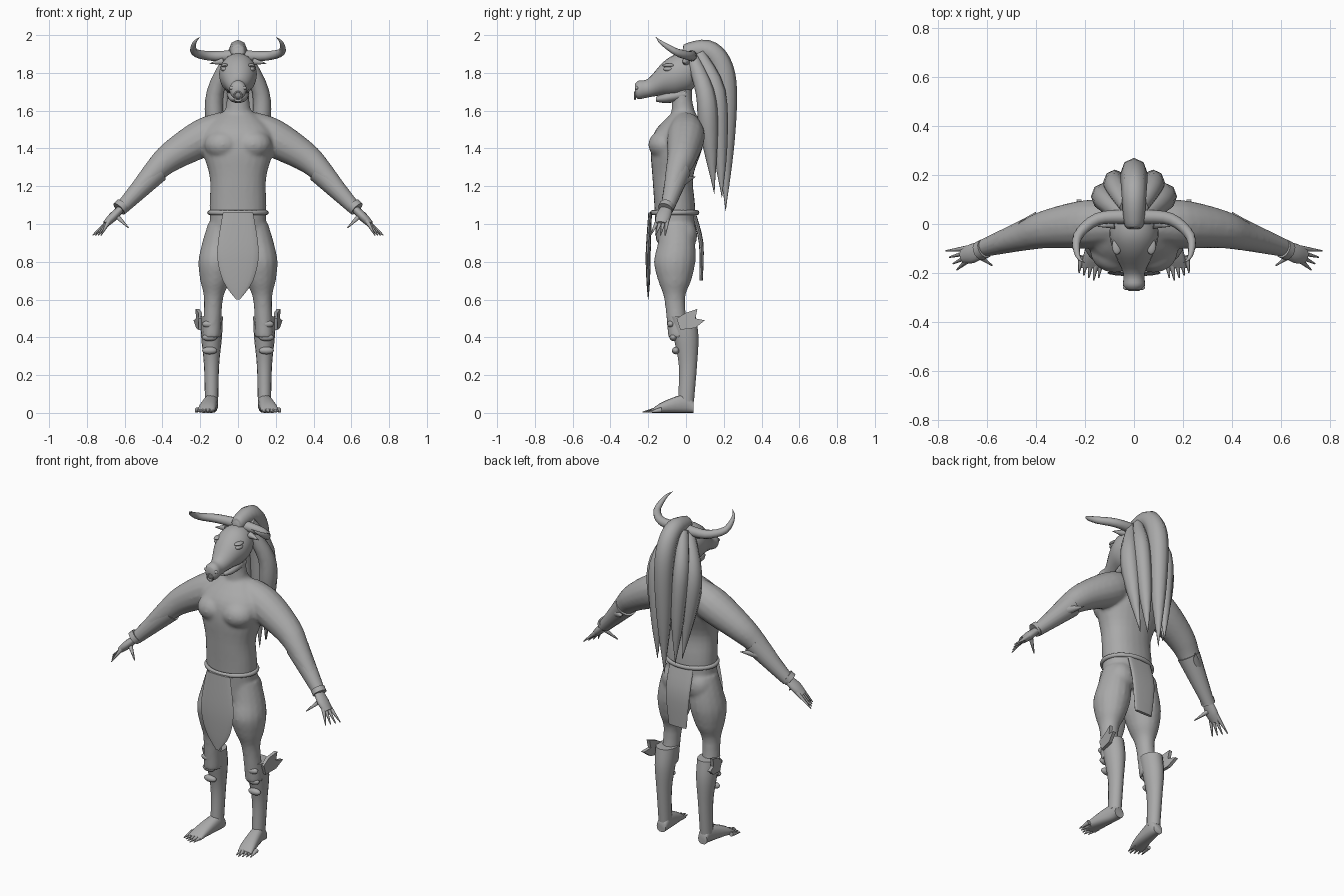
import bpy, bmesh, math
from mathutils import Vector, Matrix

default_cube = bpy.data.objects.get("Cube")
if default_cube:
    bpy.data.objects.remove(default_cube)

grey = bpy.data.materials.new("plain_grey")
grey.use_nodes = True
grey.diffuse_color = (.4, .4, .4, 1)
grey.node_tree.nodes["Principled BSDF"].inputs["Base Color"].default_value = grey.diffuse_color

ACROSS, ALONG, UP = Vector((1, 0, 0)), Vector((0, 1, 0)), Vector((0, 0, 1))


def smooth_rows(rows, steps):
    """Catmull-Rom interpolation between section rows."""
    last = len(rows) - 1
    result = []
    for i in range(last):
        before, start, end, after = (rows[max(0, min(last, i + k))] for k in (-1, 0, 1, 2))
        leave, arrive = (end - before) / 2, (after - start) / 2
        for step in range(steps):
            t = step / steps
            ease = t * t * (3 - 2 * t)
            result.append(start.lerp(end, ease) + leave * t * (1 - t) ** 2 - arrive * t * t * (1 - t))
    return result + [rows[last]]


def loft(mesh, rows, flat=1, side=ACROSS, normal=None, sides=16, power=1, mirror=1, steps=4):
    """Skin elliptical sections given as x, y, z, radius and optional depth."""
    rows = [Vector(row if len(row) > 4 else (*row, row[3] * flat)) for row in rows]
    rows = smooth_rows(rows, steps)
    points = [row.to_3d() for row in rows]
    rings = []
    for i, row in enumerate(rows):
        ahead, behind = points[min(i + 1, len(points) - 1)], points[max(i - 1, 0)]
        direction = normal or (ahead - behind).normalized()
        u = (side - direction * side.dot(direction)).normalized()
        v = direction.cross(u)
        ring = []
        for k in range(sides):
            angle = math.tau * k / sides
            c, s = (math.copysign(abs(w) ** power, w) for w in (math.cos(angle), math.sin(angle)))
            place = points[i] + u * c * max(row[3], .001) + v * s * max(row[4], .001)
            ring.append(mesh.verts.new((place.x * mirror, place.y, place.z)))
        rings.append(ring)
    for lower, upper in zip(rings, rings[1:]):
        for k in range(sides):
            following = (k + 1) % sides
            mesh.faces.new((lower[k], lower[following], upper[following], upper[k]))
    mesh.faces.new(rings[0])
    mesh.faces.new(rings[-1])


def taper(mesh, start, end, thick, thin, **options):
    loft(mesh, [(*start, thick), (*end, thin)], side=ALONG, steps=1, **options)


def bulge(mesh, centre, size):
    matrix = Matrix.LocRotScale(Vector(centre), None, Vector(size))
    bmesh.ops.create_uvsphere(mesh, u_segments=16, v_segments=10, radius=1, matrix=matrix)


def finish(name, mesh, sharp_angle=50):
    bmesh.ops.recalc_face_normals(mesh, faces=mesh.faces)
    data = bpy.data.meshes.new(name)
    mesh.to_mesh(data)
    mesh.free()
    data.materials.append(grey)
    shape = bpy.data.objects.new(name, data)
    bpy.context.collection.objects.link(shape)
    bpy.ops.object.select_all(action='DESELECT')
    shape.select_set(True)
    bpy.context.view_layer.objects.active = shape
    bpy.ops.object.shade_smooth_by_angle(angle=math.radians(sharp_angle))
    return shape


def build(name, builder, *values, **options):
    """Make one object from a single loft, taper or bulge."""
    mesh = bmesh.new()
    builder(mesh, *values, **options)
    return finish(name, mesh)


def hoop(name, centre, major, minor, depth=1, tilt=0):
    bpy.ops.mesh.primitive_torus_add(location=centre, rotation=(tilt, 0, 0), major_radius=major,
                                     minor_radius=minor, major_segments=32, minor_segments=8)
    shape = bpy.context.object
    shape.name, shape.scale.y = name, depth
    shape.data.materials.append(grey)
    bpy.ops.object.shade_smooth()


# Body: trunk, neck, chest, arms and legs fused into one skin
trunk = [(0, -.05, .9, .15), (0, -.06, 1.1, .15), (0, -.07, 1.25, .15),
         (0, -.05, 1.4, .19), (0, -.03, 1.5, .18), (0, -.01, 1.6, .07)]
neck = [(0, -.01, 1.55, .08), (0, -.02, 1.65, .06), (0, -.02, 1.75, .06)]
arm = [(.06, 0, 1.52, .08), (.18, 0, 1.46, .1), (.35, -.02, 1.36, .08),
       (.45, -.05, 1.27, .06), (.62, -.1, 1.08, .03)]
leg = [(.08, -.05, 1, .08), (.1, -.05, .9, .09), (.11, -.06, .8, .1),
       (.12, -.06, .7, .08), (.13, -.06, .6, .05), (.14, -.04, .4, .05)]
mesh = bmesh.new()
loft(mesh, trunk, flat=.72, normal=UP, sides=24, power=.9)
loft(mesh, neck, flat=.9, normal=UP)
for s in (1, -1):
    loft(mesh, arm, side=ALONG, mirror=s)
    loft(mesh, leg, flat=1.1, normal=UP, mirror=s)
    bulge(mesh, (s * .08, -.11, 1.42), (.1, .09, .08))
    bulge(mesh, (s * .08, -.01, .94), (.08, .07, .09))
body = finish("body", mesh)
fuse = body.modifiers.new("fuse", 'REMESH')
fuse.mode, fuse.voxel_size, fuse.use_smooth_shade = 'VOXEL', .01, True
soften = body.modifiers.new("soften", 'SMOOTH')
soften.iterations = 6

# Head, jaw and nose ring
skull = [(0, .05, 1.8, .06), (0, .02, 1.8, .09), (0, -.05, 1.79, .1), (0, -.12, 1.77, .08),
         (0, -.2, 1.72, .045), (0, -.25, 1.71, .045), (0, -.27, 1.71, .03)]
jaw = [(0, 0, 1.69, .06), (0, -.1, 1.67, .05), (0, -.16, 1.66, .02)]
build("head", loft, skull, flat=1.1, normal=-ALONG, sides=20)
build("lower_jaw", loft, jaw, flat=.6, normal=-ALONG)
hoop("nose_ring", (0, -.27, 1.68), .02, .004, tilt=math.pi / 2)

# Long crest of hair running back from the forehead
crest = [(0, -.02, 1.91, .02), (0, 0, 1.91, .04), (0, .11, 1.92, .05), (0, .18, 1.85, .055),
         (0, .21, 1.7, .055), (0, .21, 1.4, .04), (0, .21, 1.07, 0)]
build("crest_lock", loft, crest, flat=1.1, sides=8)

# Loincloth and belt
front_cloth = [(0, -.19, 1.06, .08), (0, -.2, .85, .11), (0, -.2, .7, .08), (0, -.2, .6, .01)]
back_cloth = [(0, .04, 1.06, .08), (0, .08, .9, .08), (0, .08, .7, .06)]
build("front_cloth", loft, front_cloth, flat=.12, normal=UP)
build("back_cloth", loft, back_cloth, flat=.15, normal=UP, power=.7)
hoop("belt", (0, -.06, 1.06), .15, .013, depth=.8)

# Paired parts
horn = [(.03, .03, 1.89, .03), (.15, .02, 1.89, .025), (.23, -.05, 1.91, .02),
        (.23, -.13, 1.96, .01), (.2, -.16, 1.99, 0)]
outer_lock = [(.04, .03, 1.89, .03), (.12, .1, 1.7, .045), (.12, .12, 1.5, .045), (.08, .15, 1.16, 0)]
inner_lock = [(.03, .07, 1.9, .03), (.08, .16, 1.7, .045), (.07, .18, 1.4, .035), (.06, .19, 1.14, 0)]
shin_guard = [(.14, -.02, .51, .06), (.14, 0, .4, .055), (.14, .01, .25, .04), (.14, 0, .06, .035)]
foot = [(.14, .04, .03, .03), (.14, 0, .05, .035), (.16, -.12, .03, .045), (.17, -.18, .01, .045)]
wing_outline = [(-.05, .5), (0, .53), (.06, .55), (.05, .5), (.1, .49), (.05, .45), (-.03, .44)]

for s, label in ((1, "left_"), (-1, "right_")):
    # Horn, ear, eye, brow and nostril
    build(label + "horn", loft, horn, side=ALONG, sides=12, mirror=s)
    build(label + "ear", taper, (.08, 0, 1.86), (.15, -.01, 1.85), .02, 0, mirror=s)
    build(label + "eye", bulge, (s * .07, -.09, 1.82), (.02, .03, .014))
    build(label + "brow", bulge, (s * .07, -.09, 1.84), (.02, .035, .01))
    build(label + "nostril", bulge, (s * .03, -.26, 1.72), (.016, .01, .01))

    # Side locks of hair
    build(label + "outer_lock", loft, outer_lock, flat=1.1, sides=8, mirror=s)
    build(label + "inner_lock", loft, inner_lock, flat=1.1, sides=8, mirror=s)

    # Bracer with an elbow point, and wrist band
    build(label + "bracer", taper, (.43, -.04, 1.28), (.62, -.1, 1.08), .065, .035, mirror=s)
    build(label + "elbow_point", taper, (.5, -.05, 1.22), (.4, .05, 1.25), .04, 0, mirror=s)
    build(label + "wrist_band", taper, (.61, -.1, 1.1), (.63, -.11, 1.08), .04, .04, mirror=s)

    # Hand: flat palm, fanned pointed fingers and thumb
    mesh = bmesh.new()
    loft(mesh, [(.61, -.1, 1.09, .03), (.66, -.12, 1.04, .04), (.7, -.13, 1, .03)],
         flat=.6, side=ALONG, mirror=s)
    for i in range(4):
        taper(mesh, (.68, -.1 - i * .016, 1.02), (.77 - i * .015, -.11 - i * .026, .94),
              .013, .003, sides=8, mirror=s)
    taper(mesh, (.65, -.12, 1.05), (.58, -.17, .98), .015, .003, sides=8, mirror=s)
    finish(label + "hand", mesh)

    # Shin guard with three ridges and a knee wing
    build(label + "shin_guard", loft, shin_guard, flat=1.2, normal=UP, mirror=s)
    for i in range(3):
        build(label + "shin_ridge", bulge, (s * .15, i * .013 - .08, .47 - i * .07), (.04, .02, .02))
    mesh = bmesh.new()
    wing = mesh.faces.new([mesh.verts.new((s * (.21 + max(0, y) / 4), y, z)) for y, z in wing_outline])
    grown = bmesh.ops.extrude_face_region(mesh, geom=[wing])["geom"]
    bmesh.ops.translate(mesh, vec=ACROSS * s * -.02,
                        verts=[item for item in grown if isinstance(item, bmesh.types.BMVert)])
    finish(label + "knee_wing", mesh, 30)

    # Foot with a flat sole and pointed toes
    build(label + "foot", loft, [(x, y, high, wide, high) for x, y, high, wide in foot],
          normal=-ALONG, power=.8, mirror=s)
    mesh = bmesh.new()
    for i in range(5):
        x, back = .135 + i * .02, abs(i - 1) / 100
        taper(mesh, (x, back - .16, .016), (x + .01, back - .23, .004), .014, .003, sides=8, mirror=s)
    finish(label + "toes", mesh)
